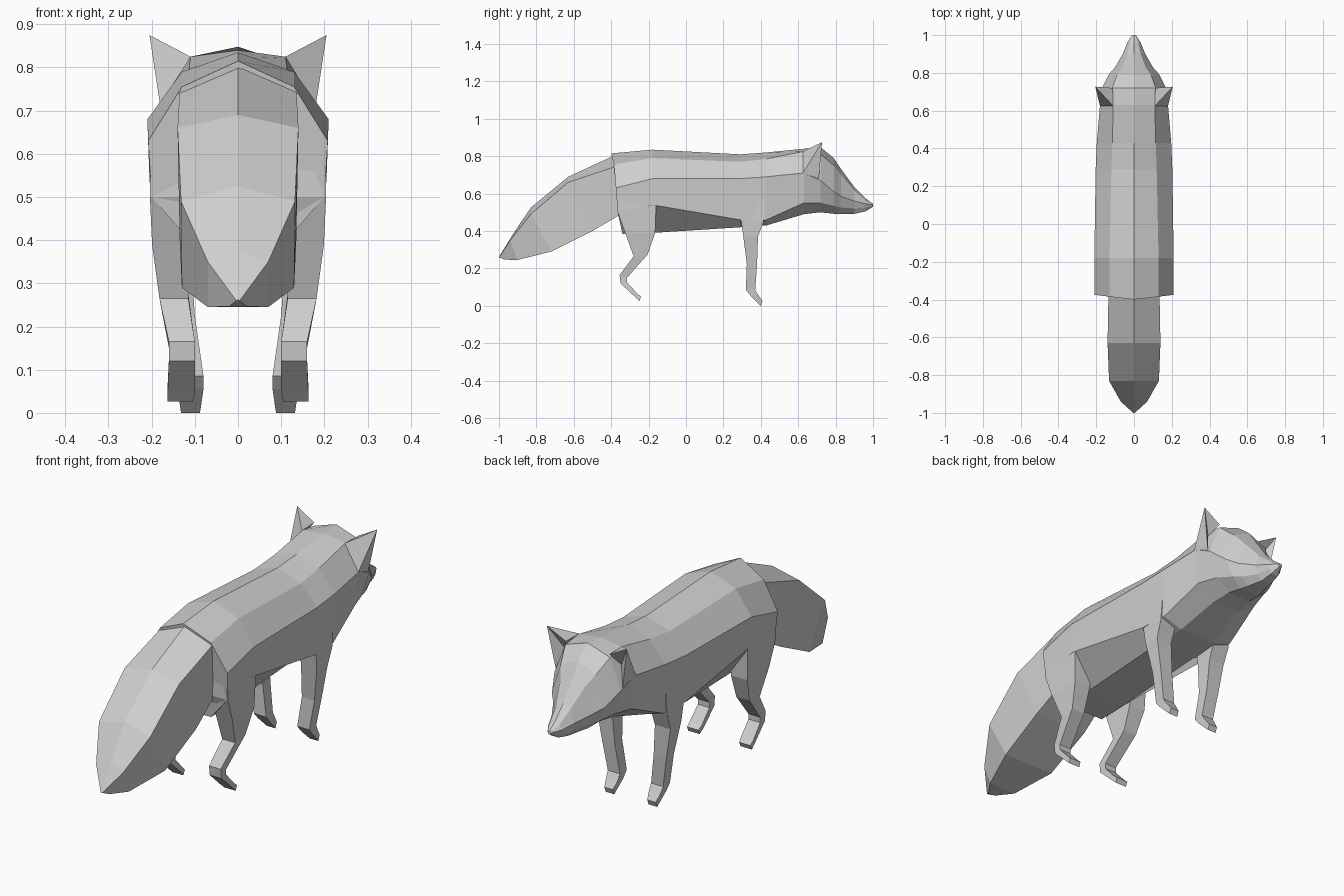
import bpy, bmesh

coat = bpy.data.materials.new("grey coat")
coat.diffuse_color = (0.62, 0.62, 0.62, 1)


def loft(name, rings, mirrored=False):
    """Skin a list of closed point rings, cap both ends, flat shaded."""
    bm = bmesh.new()
    rows = [[bm.verts.new(p) for p in ring] for ring in rings]
    n = len(rows[0])
    for a, b in zip(rows, rows[1:]):
        for i in range(n):
            j = (i + 1) % n
            bm.faces.new((a[i], a[j], b[j], b[i]))
    bm.faces.new(rows[0])
    bm.faces.new(rows[-1])
    bmesh.ops.remove_doubles(bm, verts=bm.verts, dist=0.0005)
    bmesh.ops.recalc_face_normals(bm, faces=bm.faces)
    return finish(name, bm, mirrored)


def finish(name, bm, mirrored):
    mesh = bpy.data.meshes.new(name)
    bm.to_mesh(mesh)
    bm.free()
    mesh.materials.append(coat)
    ob = bpy.data.objects.new(name, mesh)
    bpy.context.collection.objects.link(ob)
    if mirrored:
        ob.modifiers.new("mirror", 'MIRROR').use_clip = False
    return ob


def both_sides(half):
    """Half ring from top centre down to the underside, completed in -x."""
    return half + [(-x, y, z) for x, y, z in reversed(half) if x > 0]


# Torso, neck and head: y, ridge z, then (x, z) of back, flank, lower flank, belly
sections = [
    (-.38, .815, (.13, .755), (.208, .63), (.2, .50), (.10, .385)),
    (-.18, .835, (.13, .79), (.21, .68), (.205, .54), (.10, .39)),
    (.29, .81, (.12, .77), (.203, .68), (.197, .46), (.10, .42)),
    (.43, .82, (.115, .785), (.197, .69), (.188, .46), (.09, .43)),
    (.63, .84, (.11, .825), (.18, .71), (.16, .55), (.07, .49)),
    (.72, .848, (.115, .81), (.17, .67), (.13, .55), (.06, .50)),
    (.79, .79, (.09, .75), (.135, .61), (.10, .535), (.05, .492)),
    (.83, .73, (.062, .70), (.10, .585), (.08, .525), (.04, .492)),
    (.90, .635, (.035, .615), (.06, .56), (.045, .52), (.025, .492)),
    (.96, .575, (.022, .565), (.036, .545), (.03, .525), (.018, .505)),
    (1.0, .545, (.006, .544), (.01, .54), (.008, .535), (.004, .53)),
]
body_rings = []
for y, top, *pts in sections:
    half = [(0, y, top)] + [(x, y, z) for x, z in pts]
    if y == -.38:                       # rump leans forward towards the belly
        half = [(x, yy + d, z) for (x, yy, z), d in zip(half, (-.02, -.005, .005, .015, .04))]
    body_rings.append(both_sides(half))
loft("body_and_head", body_rings)

# Bushy tail: ridge (y, z), side edge (x, y, z), lower edge (x, y, z)
tail = [
    ((-.37, .81), (.135, -.36, .75), (.12, -.33, .50)),
    ((-.63, .69), (.14, -.63, .66), (.135, -.50, .40)),
    ((-.83, .525), (.132, -.83, .49), (.13, -.72, .29)),
    ((-.93, .375), (.07, -.94, .35), (.07, -.90, .245)),
    ((-1.0, .262), (.004, -1.0, .26), (.02, -.97, .247)),
]
loft("tail", [both_sides([(0, *t), s, b]) for t, s, b in tail])


def leg(name, rings):
    """Each ring: rear (y, z), front (y, z), inner x, outer x."""
    loft(name, [[(xi, *r), (xo, *r), (xo, *f), (xi, *f)] for r, f, xi, xo in rings], True)


leg("hind_leg", [
    ((-.365, .60), (-.165, .62), .10, .204),
    ((-.365, .50), (-.16, .54), .11, .204),
    ((-.325, .39), (-.165, .39), .115, .199),
    ((-.28, .265), (-.205, .275), .115, .182),
    ((-.355, .165), (-.315, .15), .10, .16),
    ((-.35, .12), (-.315, .125), .10, .16),
    ((-.275, .05), (-.26, .065), .10, .163),
    ((-.25, .026), (-.24, .048), .105, .163),
])
leg("front_leg", [
    ((.295, .56), (.425, .56), .10, .193),
    ((.295, .455), (.415, .45), .11, .194),
    ((.305, .38), (.385, .37), .11, .19),
    ((.325, .225), (.38, .225), .10, .165),
    ((.32, .085), (.37, .085), .08, .142),
    ((.345, .055), (.385, .06), .08, .14),
    ((.40, .0), (.41, .025), .088, .132),
])

# Pointed ears: four base corners meeting at a tip, hollow front
bm = bmesh.new()
pts = [(.11, .625, .825), (.18, .625, .71), (.172, .71, .68), (.113, .72, .825),
       (.205, .727, .875), (.145, .68, .77)]
bt, bb, fb, ft, tip, hollow = [bm.verts.new(p) for p in pts]
for f in ((bt, bb, tip), (bb, fb, tip), (ft, bt, tip), (tip, fb, hollow),
          (tip, hollow, ft), (bt, hollow, bb), (bb, hollow, fb), (bt, ft, hollow)):
    bm.faces.new(f)
bmesh.ops.recalc_face_normals(bm, faces=bm.faces)
finish("ear", bm, True)
